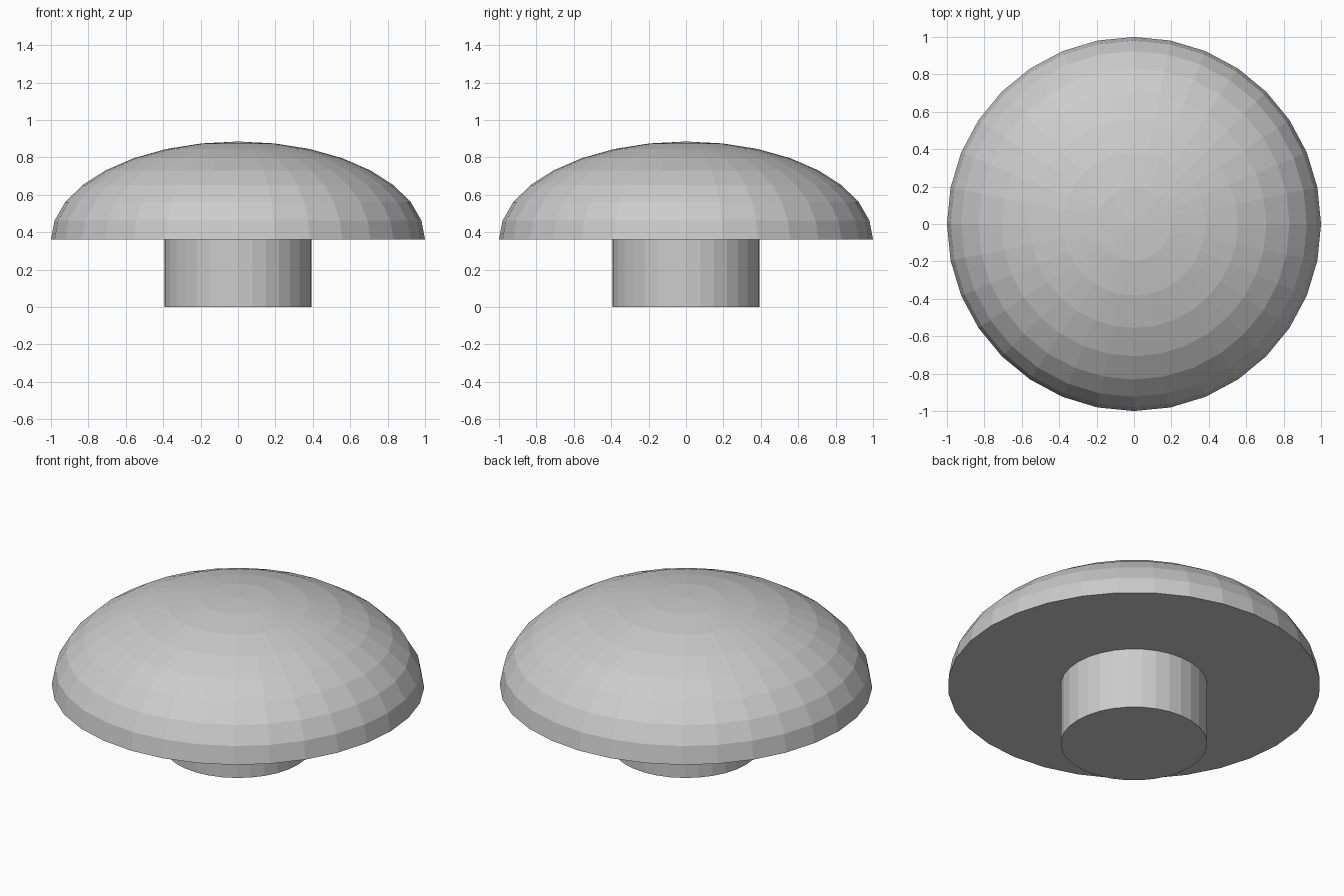
import bpy
import math
import bmesh

if "Cube" in bpy.data.objects:
    bpy.data.objects.remove(bpy.data.objects["Cube"])

SIDES = 32
BASE_Z, TOP_Z, RADIUS = 0.36, 0.885, 1.0


def lathe(name, profile):
    """Spin (radius, z) points, listed bottom to top, into a closed faceted solid."""
    bm = bmesh.new()
    rings = []
    for r, z in profile:
        if r < 1e-5:
            rings.append([bm.verts.new((0, 0, z))])
        else:
            rings.append([bm.verts.new((r * math.cos(2 * math.pi * i / SIDES),
                                        r * math.sin(2 * math.pi * i / SIDES), z))
                          for i in range(SIDES)])
    for low, high in zip(rings, rings[1:]):
        for i in range(SIDES):
            j = (i + 1) % SIDES
            if len(high) == 1:
                bm.faces.new((low[i], low[j], high[0]))
            else:
                bm.faces.new((low[i], low[j], high[j], high[i]))
    # flat end caps
    bm.faces.new(list(reversed(rings[0])))
    if len(rings[-1]) > 1:
        bm.faces.new(rings[-1])
    mesh = bpy.data.meshes.new(name)
    bm.to_mesh(mesh)
    bm.free()
    obj = bpy.data.objects.new(name, mesh)
    bpy.context.collection.objects.link(obj)
    return obj


# domed cap: upper half of a flattened sphere with a flat underside
angles = [math.pi / 2 * k / 8 for k in range(9)]
lathe("cap", [(RADIUS * math.cos(a), BASE_Z + (TOP_Z - BASE_Z) * math.sin(a))
              for a in angles])

# round stem, slightly embedded in the cap
lathe("stem", [(0.394, 0.0), (0.394, BASE_Z + 0.04)])
